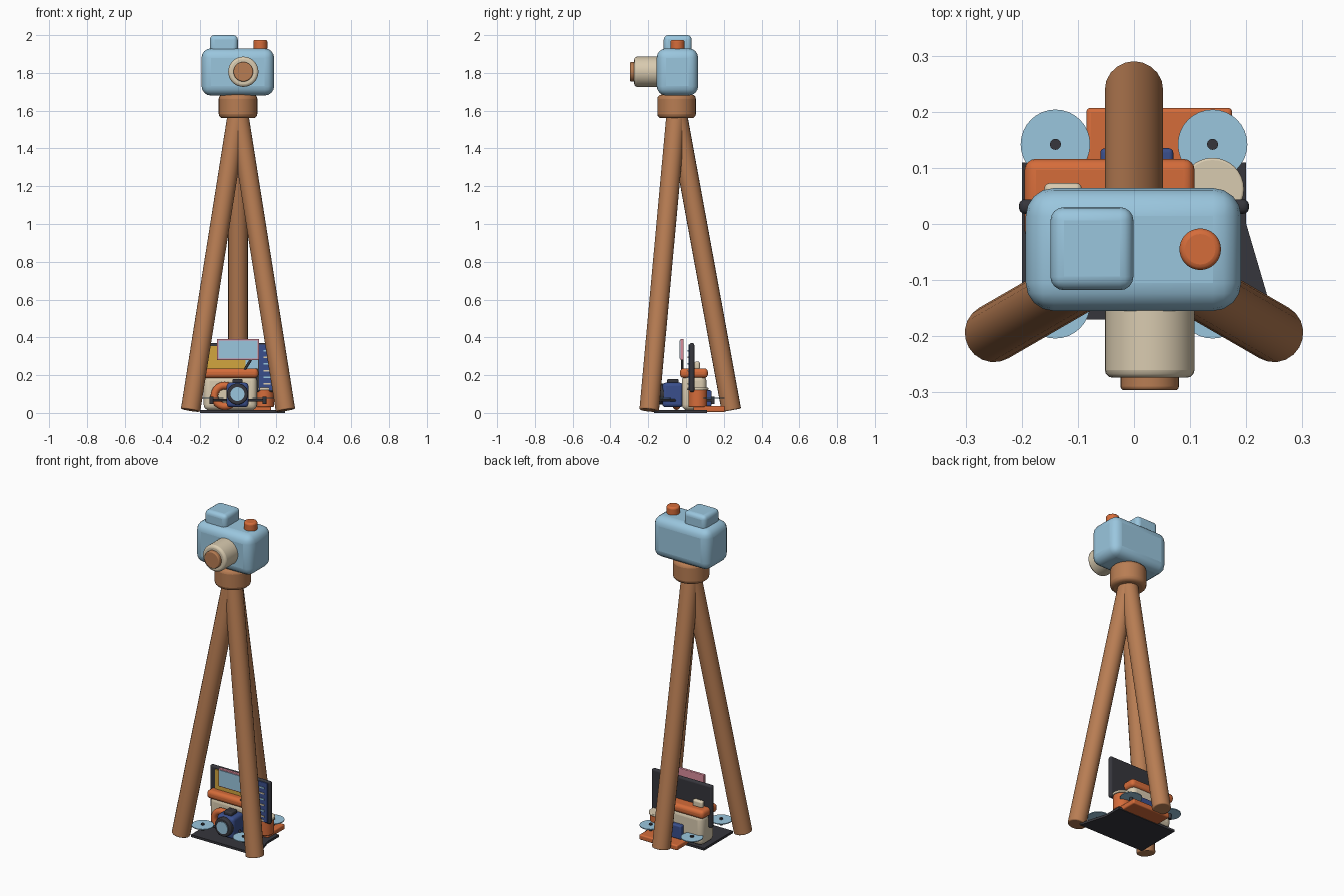
import bpy, math
from mathutils import Vector

cube = bpy.data.objects.get("Cube")
if cube:
    bpy.data.objects.remove(cube, do_unlink=True)


def material(name, hexcode):
    srgb = [int(hexcode[i:i + 2], 16) / 255 for i in (0, 2, 4)]
    col = [c / 12.92 if c <= 0.04045 else ((c + 0.055) / 1.055) ** 2.4 for c in srgb] + [1]
    m = bpy.data.materials.new(name)
    m.use_nodes = True
    m.diffuse_color = col
    bsdf = next(n for n in m.node_tree.nodes if n.type == 'BSDF_PRINCIPLED')
    bsdf.inputs["Base Color"].default_value = col
    return m


BLUE = material("sky blue", "9AC6DE")
ORANGE = material("orange", "D56C3A")
WOOD = material("wood brown", "B87D53")
CREAM = material("cream", "D9CBB0")
DARK = material("charcoal", "36363C")
NAVY = material("navy", "3A4F8C")
PINK = material("pink", "D98C9C")
YELLOW = material("mustard", "D2A63E")


def finish(ob, name, mat, bevel, segments=4):
    ob.name = name
    ob.data.materials.append(mat)
    if bevel:
        b = ob.modifiers.new("Bevel", 'BEVEL')
        b.width, b.segments = bevel, segments
        b.limit_method, b.angle_limit = 'ANGLE', math.radians(40)
    bpy.ops.object.shade_smooth_by_angle(angle=math.radians(35))
    return ob


def box(name, mat, x, y, z, bevel=0.0):
    """Rounded box from its (low, high) ranges."""
    bpy.ops.mesh.primitive_cube_add(size=1)
    ob = bpy.context.object
    ranges = (x, y, z)
    ob.location = [(a + b) / 2 for a, b in ranges]
    ob.scale = [b - a for a, b in ranges]
    bpy.ops.object.transform_apply(location=False, rotation=False, scale=True)
    return finish(ob, name, mat, bevel)


def rod(name, mat, start, end, radius, bevel=0.0, sides=32):
    """Cylinder between two points."""
    a, b = Vector(start), Vector(end)
    bpy.ops.mesh.primitive_cylinder_add(vertices=sides, radius=radius,
                                        depth=(b - a).length, location=(a + b) / 2)
    ob = bpy.context.object
    ob.rotation_euler = (b - a).to_track_quat('Z', 'Y').to_euler()
    return finish(ob, name, mat, bevel, 3)


# Tripod
PIVOT = Vector((0, -0.05, 1.6))
for name, angle in (("back_leg", 90), ("front_right_leg", 210), ("front_left_leg", 330)):
    t = math.radians(angle)
    foot = Vector((0.29 * math.cos(t), 0.29 * math.sin(t) - 0.05, 0.014))
    rod(name, WOOD, foot, PIVOT, 0.052, 0.006, 20)
rod("tripod_collar", WOOD, (0, -0.05, 1.56), (0, -0.05, 1.685), 0.102, 0.022)

# Camera
box("camera_body", BLUE, (-0.193, 0.191), (-0.155, 0.064), (1.68, 1.93), 0.05)
box("viewfinder_hump", BLUE, (-0.149, -0.001), (-0.118, 0.03), (1.9, 2.0), 0.024)
rod("shutter_button", ORANGE, (0.118, -0.045, 1.92), (0.118, -0.045, 1.975), 0.037, 0.01)
rod("lens_barrel", CREAM, (0.028, -0.274, 1.806), (0.028, -0.14, 1.806), 0.08, 0.014)
rod("lens_front", WOOD, (0.028, -0.296, 1.806), (0.028, -0.26, 1.806), 0.052, 0.006)

# Base plate
bpy.ops.object.select_all(action='DESELECT')
mesh = bpy.data.meshes.new("base_plate")
outline = [(-0.2, -0.17), (0.25, -0.17), (0.2, 0), (0.2, 0.11), (-0.2, 0.11)]
mesh.from_pydata([(x, y, 0) for x, y in outline], [], [range(len(outline))])
plate = bpy.data.objects.new("base_plate", mesh)
bpy.context.collection.objects.link(plate)
plate.data.materials.append(DARK)
solid = plate.modifiers.new("Thickness", 'SOLIDIFY')
solid.thickness, solid.offset = 0.014, 1

# Standing screen with coloured panels
box("screen", DARK, (-0.205, 0.205), (0.018, 0.044), (0.11, 0.37), 0.011)
box("screen_main_panel", YELLOW, (-0.165, 0.04), (0.012, 0.019), (0.235, 0.355))
box("screen_top_panel", BLUE, (0.04, 0.105), (0.012, 0.019), (0.235, 0.355))
box("screen_side_panel", NAVY, (0.11, 0.19), (0.012, 0.019), (0.12, 0.362))
for i in range(6):
    z = 0.15 + i * 0.035
    box("panel_line", BLUE if i % 2 else CREAM, (0.135, 0.172), (0.008, 0.013), (z, z + 0.008))

# Floating card
box("card", PINK, (-0.112, 0.112), (-0.03, -0.012), (0.28, 0.392), 0.004)
box("card_face", BLUE, (-0.104, 0.104), (-0.034, -0.029), (0.288, 0.384))
rod("card_stem", DARK, (0.03, -0.02, 0.22), (0.07, -0.02, 0.285), 0.007, sides=12)

# Case with lid
box("case_body", CREAM, (-0.182, 0.1), (-0.022, 0.108), (0.014, 0.2), 0.03)
box("case_lid", ORANGE, (-0.195, 0.108), (-0.032, 0.116), (0.185, 0.236), 0.02)
box("lid_knob", CREAM, (-0.16, -0.093), (0.045, 0.073), (0.23, 0.272), 0.01)

# Book and box behind the case
box("book", ORANGE, (-0.085, 0.175), (0.04, 0.207), (0.004, 0.036), 0.008)
box("back_box", NAVY, (-0.06, 0.07), (0.1, 0.135), (0.036, 0.12), 0.008)

# Cup
rod("cup", ORANGE, (0.14, 0.062, 0.03), (0.14, 0.062, 0.122), 0.05, 0.006)
rod("cup_lid", CREAM, (0.14, 0.062, 0.12), (0.14, 0.062, 0.134), 0.056, 0.004)

# Small flying camera with four rotors
box("drone_body", NAVY, (-0.06, 0.055), (-0.125, -0.015), (0.03, 0.16), 0.018)
rod("drone_lens_ring", DARK, (-0.003, -0.145, 0.1), (-0.003, -0.11, 0.1), 0.056, 0.006)
rod("drone_lens", BLUE, (-0.003, -0.15, 0.1), (-0.003, -0.14, 0.1), 0.037)
box("drone_top", DARK, (-0.03, 0.025), (-0.1, -0.04), (0.155, 0.18), 0.008)
for sx in (-1, 1):
    for sy in (-1, 1):
        hub = Vector((sx * 0.14, sy * 0.142, 0.076))
        rod("rotor_disc", BLUE, hub, hub + Vector((0, 0, 0.005)), 0.062)
        rod("rotor_hub", DARK, hub - Vector((0, 0, 0.03)), hub + Vector((0, 0, 0.012)), 0.01, sides=12)
        rod("rotor_arm", DARK, (sx * 0.03, sy * 0.04, 0.066), hub - Vector((0, 0, 0.01)), 0.007, sides=12)

# Orange ring beside the drone
bpy.ops.mesh.primitive_torus_add(major_radius=0.055, minor_radius=0.02, major_segments=32,
                                 minor_segments=12, location=(-0.07, -0.05, 0.09),
                                 rotation=(math.pi / 2, 0, 0))
finish(bpy.context.object, "orange_ring", ORANGE, 0)
